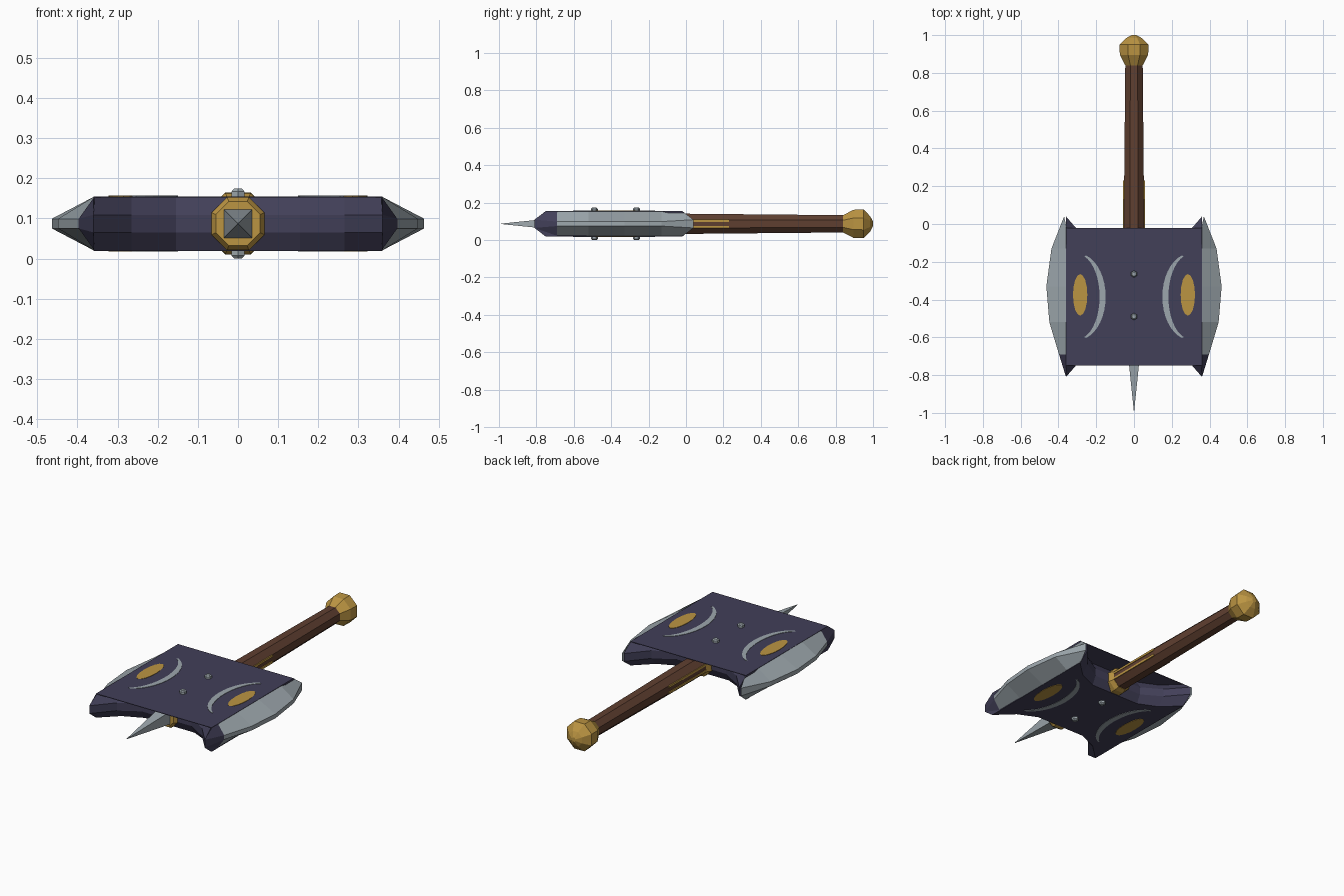
import bpy, bmesh, math

cube = bpy.data.objects.get("Cube")
if cube:
    bpy.data.objects.remove(cube)

MID_Z = 0.087    # height of the weapon's centre plane
MID_Y = -0.385   # centre of the axe head
HALF = 0.068     # half thickness of the head


def material(name, rgb):
    m = bpy.data.materials.new(name)
    m.use_nodes = True
    m.diffuse_color = (*rgb, 1)
    m.node_tree.nodes["Principled BSDF"].inputs["Base Color"].default_value = (*rgb, 1)
    return m


INDIGO = material("dark_indigo_metal", (0.054, 0.05, 0.098))
STEEL = material("pale_steel", (0.34, 0.39, 0.42))
GOLD = material("gold", (0.5, 0.3, 0.055))
WOOD = material("brown_wood", (0.115, 0.05, 0.03))


def finish(name, bm, *mats):
    bmesh.ops.recalc_face_normals(bm, faces=bm.faces)
    mesh = bpy.data.meshes.new(name)
    bm.to_mesh(mesh)
    bm.free()
    for m in mats:
        mesh.materials.append(m)
    ob = bpy.data.objects.new(name, mesh)
    bpy.context.collection.objects.link(ob)
    return ob


def bridge(bm, a, b):
    n = len(a)
    for i in range(n):
        j = (i + 1) % n
        bm.faces.new((a[i], a[j], b[j], b[i]))


def lathe(name, profile, mat, sides=8, axis="y", at=(0, 0, MID_Z)):
    """Faceted solid from (position along axis, apothem) pairs."""
    bm = bmesh.new()
    rings = []
    for d, r in profile:
        ring = []
        for i in range(sides):
            t = (i + 0.5) * math.tau / sides
            k = r / math.cos(math.pi / sides)
            u, v = k * math.cos(t), k * math.sin(t)
            p = (u, d, v) if axis == "y" else (u, v, d)
            ring.append(bm.verts.new([p[c] + at[c] for c in range(3)]))
        rings.append(ring)
    for a, b in zip(rings, rings[1:]):
        bridge(bm, a, b)
    bm.faces.new(rings[0])
    bm.faces.new(rings[-1])
    return finish(name, bm, mat)


def box(name, lo, hi, mat):
    bm = bmesh.new()
    bmesh.ops.create_cube(bm, size=1)
    for v in bm.verts:
        v.co = [lo[c] if v.co[c] < 0 else hi[c] for c in range(3)]
    return finish(name, bm, mat)


def plate(name, outline, z, thick, mat):
    bm = bmesh.new()
    a = [bm.verts.new((x, y, z)) for x, y in outline]
    b = [bm.verts.new((x, y, z + thick)) for x, y in outline]
    bridge(bm, a, b)
    bm.faces.new(a)
    bm.faces.new(b)
    bmesh.ops.triangulate(bm, faces=[f for f in bm.faces if len(f.verts) > 4])
    return finish(name, bm, mat)


# Head: arched front and back walls with chamfered rims
xs = (-0.36, -0.265, -0.155, 0.155, 0.265, 0.36)
rim = (0.365, 0.275, 0.225, 0.225, 0.275, 0.365)
belly = (0.425, 0.315, 0.25, 0.25, 0.315, 0.425)
bm = bmesh.new()
rings = []
for dz, half in ((-HALF, rim), (-0.022, belly), (0.022, belly), (HALF - 0.002, rim)):
    front = [(x, MID_Y - h) for x, h in zip(xs, half)]
    back = [(x, MID_Y + h) for x, h in zip(xs, half)][::-1]
    rings.append([bm.verts.new((x, y, MID_Z + dz)) for x, y in front + back])
for a, b in zip(rings, rings[1:]):
    bridge(bm, a, b)
n = len(xs)
for ring in (rings[0], rings[-1]):
    for i in range(n - 1):
        bm.faces.new((ring[i], ring[i + 1], ring[2 * n - 2 - i], ring[2 * n - 1 - i]))
finish("axe_head", bm, INDIGO)

# Flat cover spanning the arches on top
box("head_top_cover", (-0.36, MID_Y - 0.365, MID_Z + HALF - 0.003),
    (0.36, MID_Y + 0.365, MID_Z + HALF), INDIGO)

# Curved cutting blades, with dark front tips
edge = ((-0.81, 0.36), (-0.69, 0.397), (-0.52, 0.448), (-0.33, 0.464), (-0.13, 0.437), (0.04, 0.37))
for side, label in ((1, "left"), (-1, "right")):
    bm = bmesh.new()
    sections = []
    for y, x in edge:
        inner_y = min(max(y, MID_Y - 0.365), MID_Y + 0.365)
        lip = 0.022 if x < 0.38 else 0.012
        pts = ((0.357, inner_y, HALF), (x, y, lip), (x, y, -lip), (0.357, inner_y, -HALF))
        sections.append([bm.verts.new((side * px, py, MID_Z + pz)) for px, py, pz in pts])
    for a, b in zip(sections, sections[1:]):
        bridge(bm, a, b)
    bm.faces.new(sections[0])
    bm.faces.new(sections[-1])
    for f in bm.faces:
        f.material_index = int(f.calc_center_median().y < -0.69)
    finish(label + "_blade", bm, STEEL, INDIGO)

    # Painted ornaments on both faces of the head
    steps = 16
    oval = [(side * (0.285 + 0.038 * math.cos(i * math.tau / steps)),
             MID_Y + 0.01 + 0.11 * math.sin(i * math.tau / steps)) for i in range(steps)]
    arc = [math.radians(-72 + 144 * i / steps) for i in range(steps + 1)]
    outer = [(side * (0.3 - 0.15 * math.cos(t)), MID_Y + 0.23 * math.sin(t)) for t in arc]
    inner = [(side * (0.3 - 0.118 * math.cos(t)), MID_Y + 0.225 * math.sin(t)) for t in arc]
    for face, z in (("top", MID_Z + HALF - 0.001), ("bottom", MID_Z - HALF - 0.002)):
        plate(f"{label}_{face}_oval", oval, z, 0.003, GOLD)
        plate(f"{label}_{face}_crescent", outer + inner[::-1], z, 0.003, STEEL)

    # Gold strips along the handle sides
    for dz in (-0.017, 0.017):
        x0, x1 = sorted((side * 0.045, side * 0.057))
        box(label + "_handle_strip", (x0, -0.14, MID_Z + dz - 0.006),
            (x1, 0.23, MID_Z + dz + 0.006), GOLD)

# Handle, pommel, collars and front spike
lathe("handle", ((-0.6, 0.054), (0.0, 0.054), (0.86, 0.046)), WOOD)
lathe("pommel", ((0.84, 0.046), (0.895, 0.075), (0.95, 0.077), (0.985, 0.04), (1.0, 0.012)), GOLD)
lathe("front_collar", ((-0.655, 0.055), (-0.635, 0.066), (-0.58, 0.066)), GOLD)
lathe("back_collar", ((-0.19, 0.066), (-0.125, 0.066), (-0.1, 0.056)), GOLD)
lathe("front_spike", ((-0.99, 0.001), (-0.65, 0.036), (-0.6, 0.036)), STEEL, sides=4)

# Bolts through the head
for y in (-0.265, -0.49):
    lathe("head_bolt", ((-0.087, 0.01), (-0.08, 0.016), (0.08, 0.016), (0.087, 0.01)),
          STEEL, sides=6, axis="z", at=(0, y, MID_Z))
